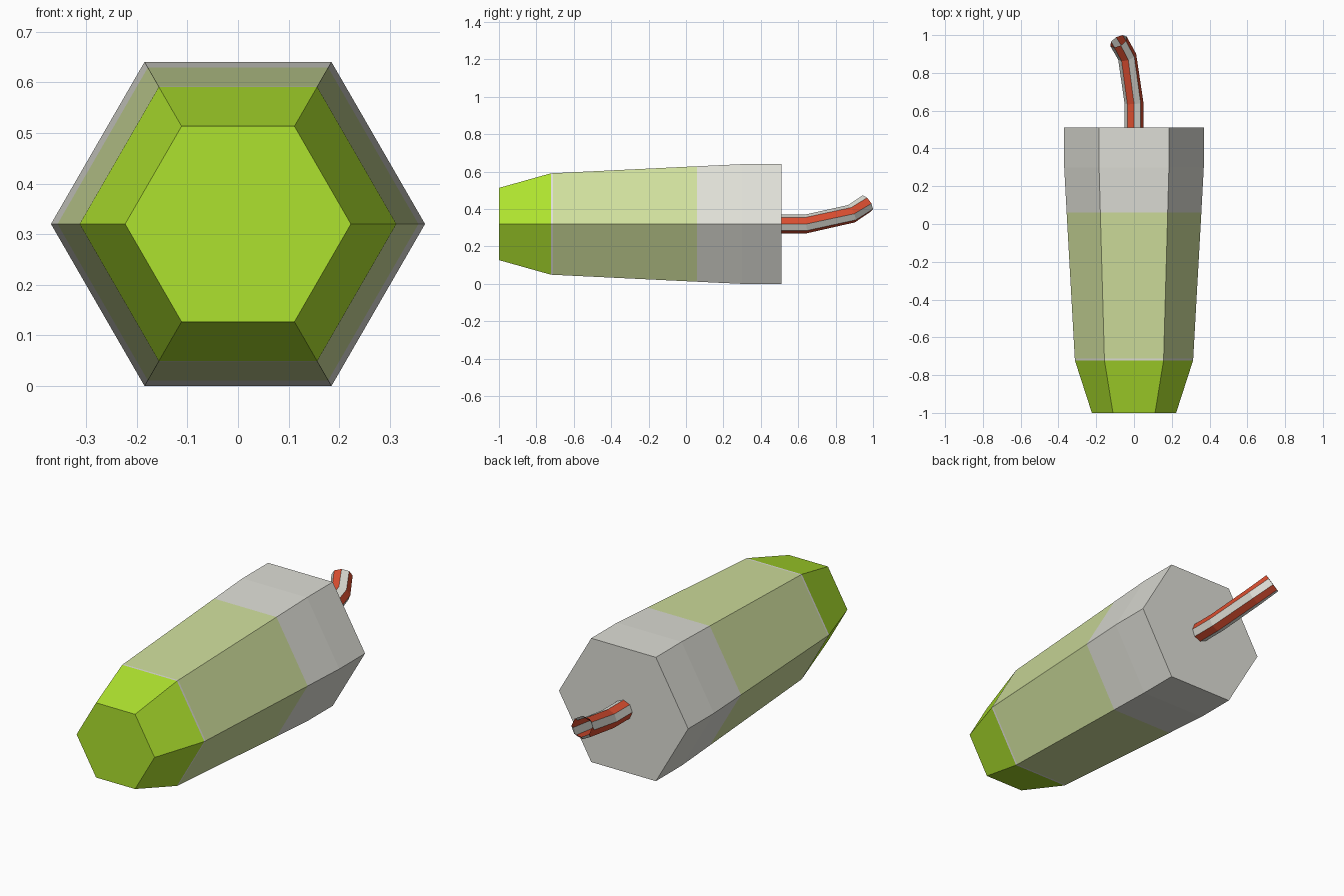
import bpy, bmesh, math
from mathutils import Vector

if "Cube" in bpy.data.objects:
    bpy.data.objects.remove(bpy.data.objects["Cube"])


def material(name, r, g, b):
    lin = [((c / 255 + 0.055) / 1.055) ** 2.4 for c in (r, g, b)]
    m = bpy.data.materials.new(name)
    m.diffuse_color = (*lin, 1)
    m.use_nodes = True
    m.node_tree.nodes["Principled BSDF"].inputs["Base Color"].default_value = m.diffuse_color
    return m


green = material("lime green", 174, 226, 46)
frosted = material("frosted green", 207, 222, 156)
grey = material("light grey", 222, 222, 214)
red = material("straw red", 218, 78, 48)
CENTRE_Z = 0.32


def loft(name, sections, sides, mats, pick, cap_start=None, cap_end=None):
    """Skin regular polygons; sections are (centre, radius, tangent)."""
    bm = bmesh.new()
    rings = []
    for centre, radius, tangent in sections:
        t = Vector(tangent).normalized()
        up = (Vector((0, 0, 1)) - t * t.z).normalized()
        side = t.cross(up)
        ring = []
        for i in range(sides):
            a = 2 * math.pi * i / sides
            ring.append(bm.verts.new(Vector(centre) + radius * (side * math.cos(a) + up * math.sin(a))))
        rings.append(ring)
    for s in range(len(rings) - 1):
        for i in range(sides):
            j = (i + 1) % sides
            f = bm.faces.new((rings[s][i], rings[s][j], rings[s + 1][j], rings[s + 1][i]))
            f.material_index = pick(s, i)
    for ring, cap in ((rings[0], cap_start), (rings[-1], cap_end)):
        if cap is not None:
            bm.faces.new(ring).material_index = cap
    bmesh.ops.recalc_face_normals(bm, faces=bm.faces)
    me = bpy.data.meshes.new(name)
    bm.to_mesh(me)
    bm.free()
    for m in mats:
        me.materials.append(m)
    ob = bpy.data.objects.new(name, me)
    bpy.context.collection.objects.link(ob)
    return ob


# Six-sided cup: lime base, thin grey rim, frosted filled wall, grey empty wall and lid
profile = [(-1.0, 0.223), (-0.722, 0.313), (-0.712, 0.3136),
           (0.06, 0.3565), (0.30, 0.3695), (0.51, 0.3695)]
bands = [0, 2, 1, 2, 2]
loft("cup", [((0, y, CENTRE_Z), r, (0, 1, 0)) for y, r in profile], 6,
     [green, frosted, grey], lambda s, i: bands[s], cap_start=0, cap_end=2)

# Bent open straw with alternating red and grey sides
path = [Vector(p) for p in ((0, 0.50, 0.32), (0, 0.64, 0.32),
                            (-0.036, 0.885, 0.375), (-0.082, 0.967, 0.430))]
sections = []
for k, p in enumerate(path):
    before = (p - path[k - 1]).normalized() if k else Vector()
    after = (path[k + 1] - p).normalized() if k < len(path) - 1 else Vector()
    sections.append((p, 0.05, before + after))
loft("straw", sections, 8, [red, grey], lambda s, i: i % 2)
